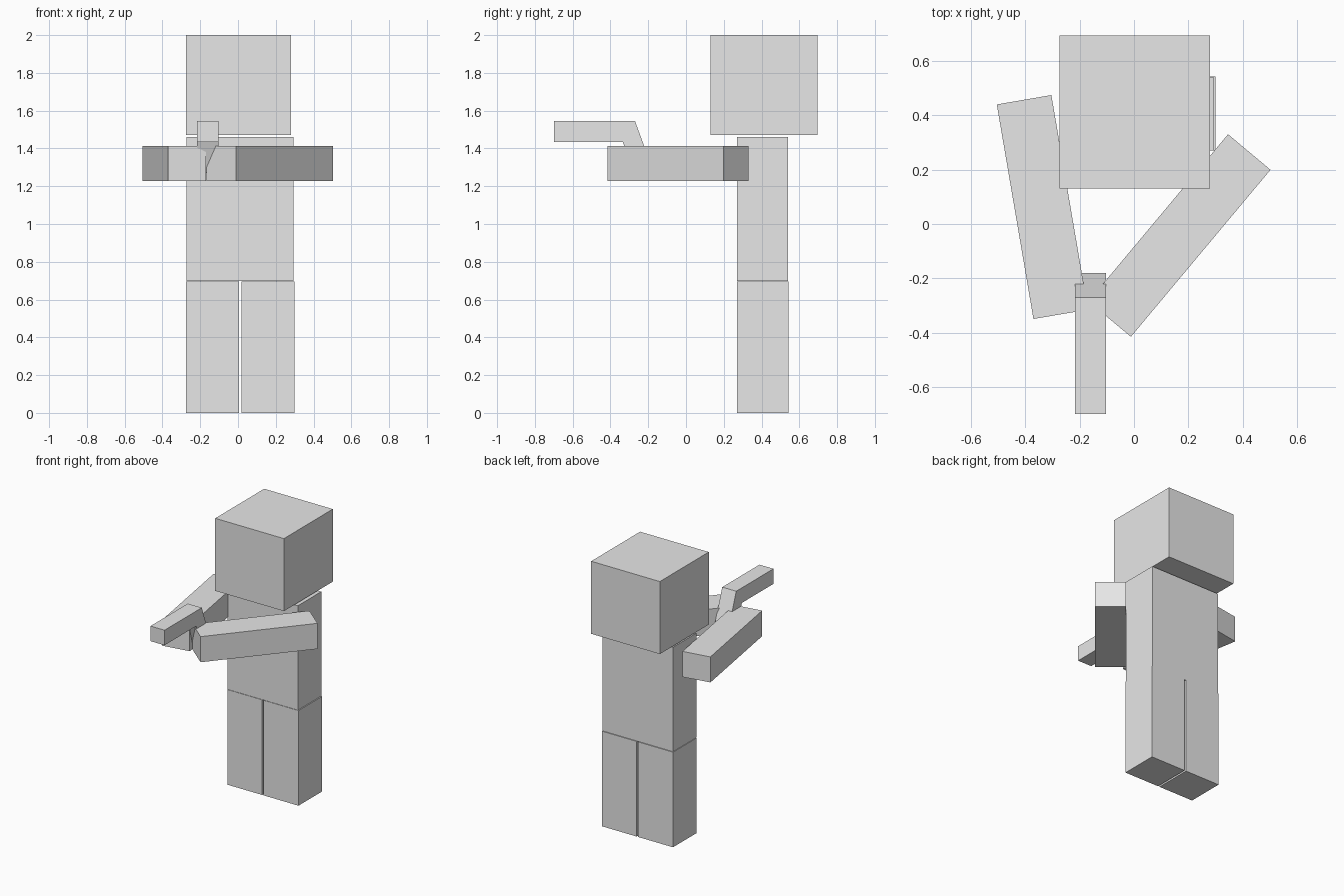
import bpy
import bmesh
from math import radians
from mathutils import Vector

cube = bpy.data.objects.get("Cube")
if cube:
    bpy.data.objects.remove(cube, do_unlink=True)

# One flat grey for the whole figure
grey = bpy.data.materials.new("plain grey")
grey.use_nodes = True
colour = (0.8, 0.8, 0.8, 1)
grey.diffuse_color = colour
grey.node_tree.nodes["Principled BSDF"].inputs["Base Color"].default_value = colour


def add_object(name, bm):
    bmesh.ops.recalc_face_normals(bm, faces=bm.faces)
    mesh = bpy.data.meshes.new(name)
    bm.to_mesh(mesh)
    bm.free()
    mesh.materials.append(grey)
    obj = bpy.data.objects.new(name, mesh)
    bpy.context.collection.objects.link(obj)
    return obj


def box(name, low, high, turn=0):
    """Box between two corners, turned about its own upright axis."""
    low, high = Vector(low), Vector(high)
    bm = bmesh.new()
    bmesh.ops.create_cube(bm, size=1)
    bmesh.ops.scale(bm, vec=high - low, verts=bm.verts)
    obj = add_object(name, bm)
    obj.location = (low + high) / 2
    obj.rotation_euler.z = radians(turn)
    return obj


def arm(name, x, y, turn):
    half_width, half_length = 0.102, 0.401
    box(name, (x - half_width, y - half_length, 1.227),
        (x + half_width, y + half_length, 1.414), turn)


# Head, body and legs
box("head", (-0.275, 0.13, 1.47), (0.28, 0.695, 2))
box("torso", (-0.273, 0.27, 0.697), (0.295, 0.54, 1.46))
box("right_leg", (-0.275, 0.27, 0), (0.006, 0.543, 0.695))
box("left_leg", (0.019, 0.27, 0), (0.3, 0.543, 0.695))

# Arms reaching forward to meet at the grip
arm("right_arm", -0.3375, 0.0625, 9.7)
arm("left_arm", 0.1675, -0.0425, -39.9)

# Held tool: straight barrel with a slanted grip, extruded from its side profile
profile = [(-0.7, 1.545), (-0.27, 1.545), (-0.18, 1.30),
           (-0.275, 1.27), (-0.335, 1.435), (-0.7, 1.435)]
bm = bmesh.new()
side = bm.faces.new([bm.verts.new((-0.217, y, z)) for y, z in profile])
new = bmesh.ops.extrude_face_region(bm, geom=[side], use_keep_orig=True)["geom"]
bmesh.ops.translate(bm, vec=(0.113, 0, 0),
                    verts=[v for v in new if isinstance(v, bmesh.types.BMVert)])
add_object("held_tool", bm)
